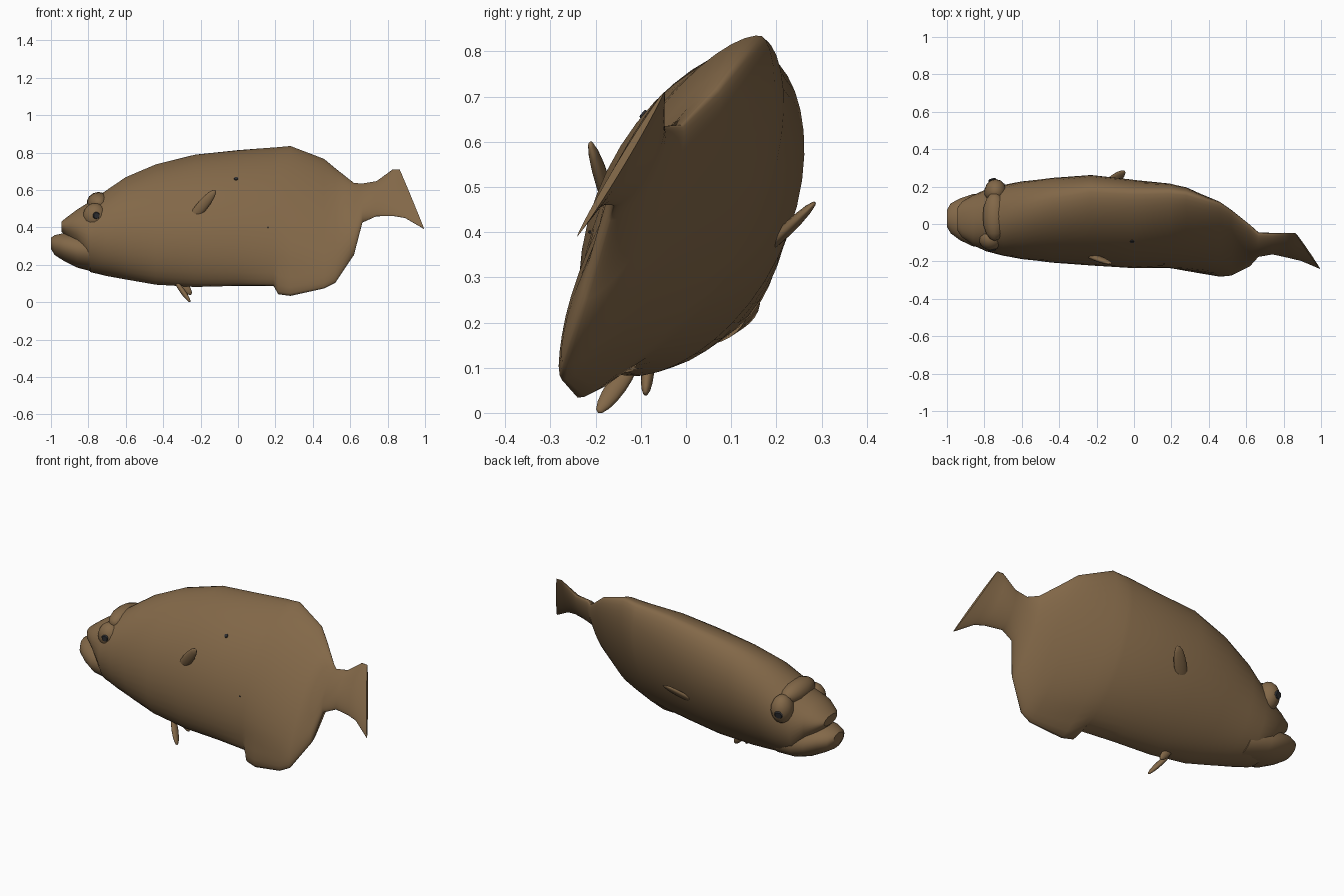
import bpy, bmesh, math
from mathutils import Vector, Matrix
from mathutils.bvhtree import BVHTree

if "Cube" in bpy.data.objects:
    bpy.data.objects.remove(bpy.data.objects["Cube"])


def material(name, rgb):
    m = bpy.data.materials.new(name)
    m.diffuse_color = (*rgb, 1)
    m.use_nodes = True
    m.node_tree.nodes["Principled BSDF"].inputs["Base Color"].default_value = m.diffuse_color
    return m


BROWN = material("brown skin", (0.225, 0.138, 0.065))
DARK = material("dark eye", (0.03, 0.03, 0.033))
trees = []


def clamp(v):
    return max(0.0, min(1.0, v))


def finish(bm, name, mat, smooth=True):
    bmesh.ops.recalc_face_normals(bm, faces=bm.faces)
    me = bpy.data.meshes.new(name)
    if mat == BROWN:
        trees.append(BVHTree.FromBMesh(bm))
    bm.to_mesh(me)
    bm.free()
    me.materials.append(mat)
    for p in me.polygons:
        p.use_smooth = smooth and len(p.vertices) <= 4
    ob = bpy.data.objects.new(name, me)
    bpy.context.collection.objects.link(ob)
    return ob


def loft(name, rings, n=40):
    """Ring: x, centre y, centre z, half height, half thickness, tilt."""
    bm = bmesh.new()
    loops = []
    for x, cy, cz, a, b, tilt in rings:
        t = math.radians(tilt)
        sharp = 1 + 0.3 * clamp((x + 0.7) / 0.6)               # lens edge behind the head
        fin = 0.05 * clamp((0.52 - x) / 0.25) if x > 0.2 else 0  # anal fin
        skew = max(0, x - 0.79) * 0.47                         # slanted tail end
        loop = []
        for i in range(n):
            w = 2 * math.pi * i / n
            c, s = math.cos(w), math.sin(w)
            u = a * c - fin * max(0, (-c - 0.85) / 0.15)
            v = b * math.copysign(abs(s) ** sharp, s)
            loop.append(bm.verts.new((x - skew * c,
                                      cy + u * math.sin(t) + v * math.cos(t),
                                      cz + u * math.cos(t) - v * math.sin(t))))
        loops.append(loop)
    for p, q in zip(loops, loops[1:]):
        for i in range(n):
            j = (i + 1) % n
            bm.faces.new((p[i], p[j], q[j], q[i]))
    bm.faces.new(loops[0])
    bm.faces.new(loops[-1])
    return finish(bm, name, BROWN)


def blob(name, base, tip, width, thick, side):
    """Ellipsoid from base to tip; side gives the flat face's direction."""
    base, tip = Vector(base), Vector(tip)
    d = (tip - base).normalized()
    s = Vector(side)
    s = (s - d * s.dot(d)).normalized()
    w = s.cross(d)
    m = Matrix((w * width, s * thick, d * (tip - base).length / 2)).transposed().to_4x4()
    m.translation = (base + tip) / 2
    bm = bmesh.new()
    bmesh.ops.create_uvsphere(bm, u_segments=14, v_segments=8, radius=1, matrix=m)
    return finish(bm, name, BROWN)


# Leaning body, with the fin edges and tail drawn out of the same skin
loft("body", [
    (-0.945, 0.025, 0.405, 0.025, 0.06, 5),
    (-0.92, 0.025, 0.40, 0.05, 0.095, 5),
    (-0.86, 0.02, 0.39, 0.105, 0.135, 8),
    (-0.79, 0.02, 0.35, 0.19, 0.165, 12),
    (-0.70, 0.02, 0.37, 0.235, 0.185, 17),
    (-0.60, 0.02, 0.395, 0.285, 0.195, 21),
    (-0.44, 0.02, 0.415, 0.345, 0.20, 24),
    (-0.23, 0.02, 0.435, 0.388, 0.205, 26),
    (0.00, 0.00, 0.45, 0.40, 0.195, 26),
    (0.19, -0.01, 0.457, 0.413, 0.165, 27),
    (0.215, -0.014, 0.457, 0.415, 0.16, 27),
    (0.28, -0.025, 0.455, 0.425, 0.145, 27),
    (0.46, -0.08, 0.425, 0.39, 0.095, 29),
    (0.52, -0.10, 0.41, 0.35, 0.075, 29),
    (0.62, -0.115, 0.445, 0.22, 0.05, 29),
    (0.665, -0.11, 0.53, 0.12, 0.04, 30),
    (0.74, -0.105, 0.553, 0.108, 0.03, 30),
    (0.82, -0.115, 0.577, 0.135, 0.02, 30),
    (0.86, -0.122, 0.58, 0.15, 0.014, 30),
    (0.93, -0.145, 0.55, 0.186, 0.008, 31)])

# Protruding lower jaw
loft("lower_jaw", [
    (-1.0, 0.03, 0.315, 0.03, 0.045, 0),
    (-0.98, 0.03, 0.305, 0.053, 0.08, 0),
    (-0.93, 0.025, 0.295, 0.075, 0.112, 0),
    (-0.86, 0.02, 0.275, 0.09, 0.14, 3),
    (-0.78, 0.02, 0.26, 0.095, 0.145, 8),
    (-0.66, 0.01, 0.25, 0.10, 0.13, 14)])

# Eye bumps and the raised crown between them
blob("back_eye_bump", (-0.74, 0.165, 0.39), (-0.74, 0.18, 0.55), 0.06, 0.068, (0, 1, 0))
blob("front_eye_bump", (-0.765, -0.085, 0.39), (-0.765, -0.075, 0.53), 0.065, 0.06, (0, 1, 0))
blob("crown", (-0.745, -0.09, 0.53), (-0.745, 0.17, 0.525), 0.065, 0.062, (0, 0, 1))

# Pectoral and pelvic fins
blob("front_pectoral_fin", (-0.27, -0.155, 0.42), (-0.12, -0.213, 0.60), 0.03, 0.016, (0, 1, 0))
blob("back_pectoral_fin", (-0.19, 0.16, 0.345), (-0.05, 0.285, 0.465), 0.035, 0.014, (0, -1, 1))
blob("front_pelvic_fin", (-0.34, -0.11, 0.12), (-0.255, -0.195, 0.0), 0.022, 0.014, (1, 0, 0.5))
blob("back_pelvic_fin", (-0.32, -0.08, 0.13), (-0.25, -0.09, 0.04), 0.022, 0.014, (0, 1, 0))


# Dark eyes and spots laid on the skin
def spot(name, x, z, side, r):
    start, d = Vector((x, side, z)), Vector((0, -side, 0))
    hits = [t.ray_cast(start, d) for t in trees]
    hit = min((h for h in hits if h[0]), key=lambda h: h[3])
    nrm = hit[1] if hit[1].dot(d) < 0 else -hit[1]
    m = Matrix.Translation(hit[0] + nrm * 0.001) @ nrm.to_track_quat('Z', 'Y').to_matrix().to_4x4()
    bm = bmesh.new()
    bmesh.ops.create_cone(bm, cap_ends=True, segments=10, radius1=r, radius2=r * 0.8,
                          depth=0.008, matrix=m)
    finish(bm, name, DARK, False)


spot("front_eye", -0.757, 0.463, -1, 0.02)
spot("back_eye", -0.757, 0.46, 1, 0.024)
spot("side_spot", -0.01, 0.66, -1, 0.012)
spot("small_side_spot", 0.16, 0.40, -1, 0.004)
